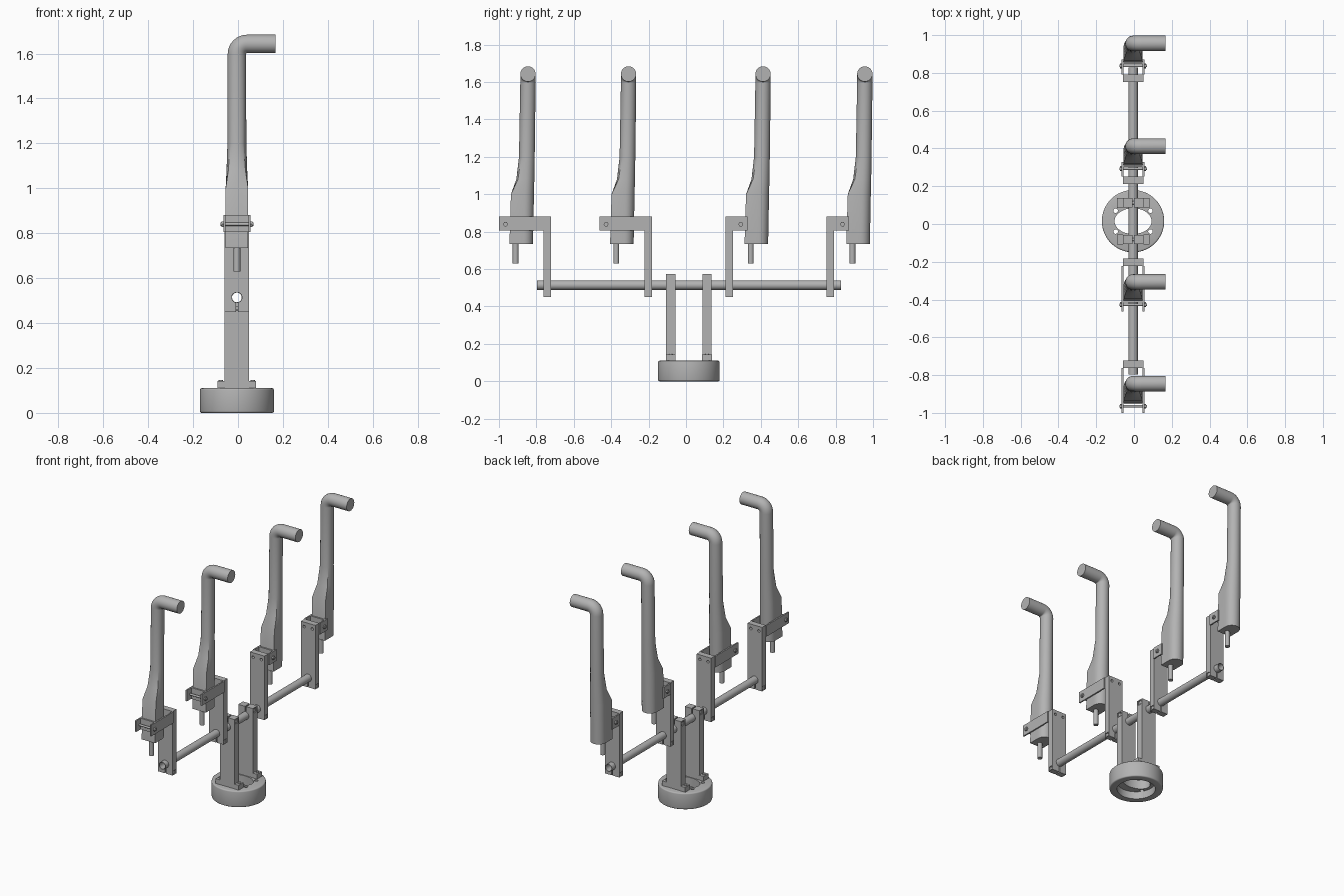
import bpy
import bmesh
from math import pi, sin, cos
from mathutils import Vector, Matrix

cube = bpy.data.objects.get("Cube")
if cube:
    bpy.data.objects.remove(cube)

grey = bpy.data.materials.new("plain grey")
grey.use_nodes = True
colour = (0.45, 0.45, 0.45, 1)
grey.diffuse_color = colour
grey.node_tree.nodes["Principled BSDF"].inputs["Base Color"].default_value = colour

CX = -0.005          # common centre plane
BASE_Y = 0.015
ROD_Z = 0.514
AXES = {"X": Matrix.Rotation(pi / 2, 4, "Y"), "Y": Matrix.Rotation(pi / 2, 4, "X"), "Z": Matrix()}


def finish(name, bm, smooth=False):
    bmesh.ops.recalc_face_normals(bm, faces=bm.faces)
    mesh = bpy.data.meshes.new(name)
    bm.to_mesh(mesh)
    bm.free()
    mesh.materials.append(grey)
    ob = bpy.data.objects.new(name, mesh)
    bpy.context.collection.objects.link(ob)
    if smooth:
        shade(ob)
    return ob


def shade(ob):
    bpy.ops.object.select_all(action="DESELECT")
    ob.select_set(True)
    bpy.context.view_layer.objects.active = ob
    bpy.ops.object.shade_smooth_by_angle(angle=0.6)


def box(name, x, y, z):
    """Box from (min, max) pairs."""
    bm = bmesh.new()
    bmesh.ops.create_cube(bm, size=1)
    for v in bm.verts:
        v.co = Vector([(a + b) / 2 + c * (b - a) for c, (a, b) in zip(v.co, (x, y, z))])
    return finish(name, bm)


def cylinder(name, centre, radius, length, axis, sides=32):
    bm = bmesh.new()
    bmesh.ops.create_cone(bm, cap_ends=True, segments=sides, radius1=radius, radius2=radius,
                          depth=length, matrix=Matrix.Translation(centre) @ AXES[axis])
    return finish(name, bm, sides > 8)


def cut(ob, cutters):
    """Subtract each cutter, then remove it."""
    for cutter in cutters:
        mod = ob.modifiers.new("cut", "BOOLEAN")
        mod.operation, mod.solver, mod.object = "DIFFERENCE", "EXACT", cutter
        bpy.context.view_layer.objects.active = ob
        bpy.ops.object.modifier_apply(modifier=mod.name)
        bpy.data.objects.remove(cutter)
    shade(ob)


def rod_clamp(ob, y, bolt_z, end_z):
    """Rod bore, pinch slit and recessed cross bolt in an upright."""
    wide = (y - 0.1, y + 0.1)
    cutters = [cylinder("bore", (CX, y, ROD_Z), 0.0245, 0.2, "Y"),
               box("slit", (CX - 0.004, CX + 0.004), wide, sorted((ROD_Z, end_z)))]
    for side in (-1, 1):
        edge = CX + side * 0.054
        cutters.append(box("pocket", (edge - 0.006, edge + 0.006),
                           (y - 0.014, y + 0.014), (bolt_z - 0.014, bolt_z + 0.014)))
    cut(ob, cutters)
    cylinder("pinch_bolt", (CX, y, bolt_z), 0.009, 0.1, "X", 16)


# Round base with a cavity below and an oval opening
bm = bmesh.new()
bmesh.ops.create_cone(bm, cap_ends=True, segments=64, radius1=0.165, radius2=0.165,
                      depth=0.11, matrix=Matrix.Translation((CX, BASE_Y, 0.055)))
rims = [e for e in bm.edges if abs(e.verts[0].co.z - e.verts[1].co.z) < 0.001]
bmesh.ops.bevel(bm, geom=rims, offset=0.008, segments=3, affect="EDGES", profile=0.5)
base = finish("base", bm)
cutters = [cylinder("cavity", (CX, BASE_Y, 0.02), 0.118, 0.06, "Z", 48)]
oval = cylinder("oval", (0, 0, 0), 1, 1, "Z", 48)
for v in oval.data.vertices:
    v.co = Vector((v.co.x * 0.098 + CX, v.co.y * 0.068 + BASE_Y, v.co.z * 0.3))
cutters.append(oval)
for sx in (-1, 1):
    for sy in (-1, 1):
        cutters.append(cylinder("hole", (CX + sx * 0.092, BASE_Y + sy * 0.055, 0.1), 0.012, 0.2, "Z", 20))
cut(base, cutters)

# Two posts on feet, pinched round the rod at the top
for side in (-1, 1):
    y = BASE_Y + side * 0.097
    post = box("post", (CX - 0.054, CX + 0.054), (y - 0.025, y + 0.025), (0.11, 0.575))
    rod_clamp(post, y, 0.555, 0.6)
    for sx in (-1, 1):
        box("foot", sorted((CX + sx * 0.054, CX + sx * 0.086)), (y - 0.026, y + 0.026), (0.11, 0.142))
        cylinder("foot_bolt", (CX + sx * 0.071, y, 0.143), 0.01, 0.008, "Z", 16)

# Long hollow rod
rod = cylinder("rod", (CX, 0.016, ROD_Z), 0.025, 1.626, "Y")
cut(rod, [cylinder("rod_bore", (CX, 0.016, ROD_Z), 0.0215, 1.8, "Y")])


def handle(y):
    """Bent round tube whose lower end swells into a flat-fronted grip."""
    sides, bend, top = 32, 0.046, 1.643
    bm = bmesh.new()
    rings = []

    def ring(centre, u, r, front=None, flat=0):
        front = front or r
        pts = []
        for i in range(sides):
            c, s = cos(2 * pi * i / sides), sin(2 * pi * i / sides)
            if s < 0:
                k = (1 - flat) + flat / max(abs(c), abs(s))
                c, s = c * k, s * k
            depth = s * (front if s < 0 else r)
            pts.append(bm.verts.new(Vector(centre) + u * c * r + Vector((0, depth, 0))))
        rings.append(pts)

    right = Vector((1, 0, 0))
    for z, dy, r, front, flat in ((0.735, -0.023, 0.05, 0.076, 1), (1.0, -0.018, 0.05, 0.073, 1),
                                  (1.08, -0.012, 0.046, 0.05, 0.4), (1.2, -0.006, 0.042, 0.042, 0)):
        ring((CX, y + dy, z), right, r, front, flat)
    for i in range(9):
        a = pi / 2 * i / 8
        ring((CX + bend * (1 - cos(a)), y, top - bend + bend * sin(a)),
             Vector((cos(a) if i < 8 else 0, 0, -sin(a))), 0.041)
    ring((0.166, y, top), Vector((0, 0, -1)), 0.041)
    for low, high in zip(rings, rings[1:]):
        for i in range(sides):
            j = (i + 1) % sides
            bm.faces.new((low[i], low[j], high[j], high[i]))
    bm.faces.new(rings[0])
    bm.faces.new(rings[-1])
    finish("handle", bm, True)
    cylinder("peg", (CX, y - 0.066, 0.685), 0.0155, 0.11, "Z", 20)


def bracket(y_from, y_to, bolt_y, strap_y):
    """Side arms, cross strap and cross bolt holding a handle."""
    for sx in (-1, 1):
        inner, outer = CX + sx * 0.051, CX + sx * 0.06
        box("bracket_arm", sorted((inner, outer)), (y_from, y_to), (0.805, 0.88))
        cylinder("nut", (CX + sx * 0.064, bolt_y, 0.84), 0.013, 0.01, "X", 6)
    box("bracket_strap", (CX - 0.052, CX + 0.052), (strap_y - 0.01, strap_y), (0.805, 0.88))
    cylinder("bracket_bolt", (CX, bolt_y, 0.84), 0.007, 0.146, "X", 16)


# Four handles, each on its own hanger
for handle_y, hanger_y in ((-0.845, -0.743), (-0.307, -0.202), (0.412, 0.231), (0.956, 0.771)):
    handle(handle_y)
    hanger = box("hanger", (CX - 0.054, CX + 0.054), (hanger_y - 0.02, hanger_y + 0.02), (0.45, 0.88))
    cut(hanger, [cylinder("screw_hole", (CX + sx * 0.03, hanger_y, 0.85), 0.009, 0.2, "Y", 16)
                 for sx in (-1, 1)])
    rod_clamp(hanger, hanger_y, 0.465, 0.4)
    front = handle_y - 0.099
    if hanger_y > handle_y:
        bracket(handle_y - 0.155, hanger_y - 0.02, handle_y - 0.12, front)
    else:
        bracket(hanger_y + 0.02, front + 0.015, front - 0.02, front)
